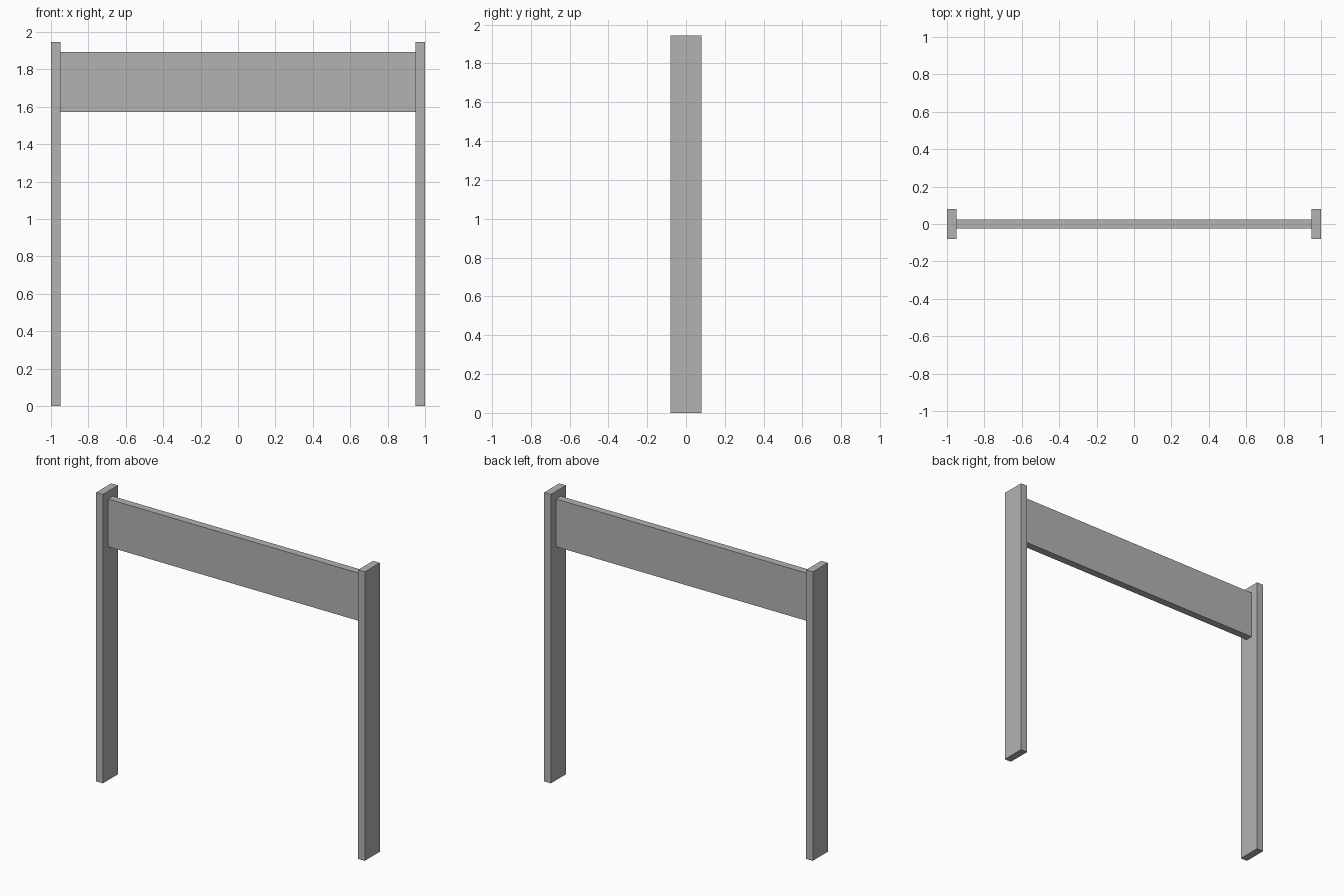
import bpy

cube = bpy.data.objects.get("Cube")
if cube:
    bpy.data.objects.remove(cube, do_unlink=True)

# Single flat grey
grey = bpy.data.materials.new("plain_grey")
grey.use_nodes = True
colour = (0.45, 0.45, 0.45, 1)
grey.diffuse_color = colour
grey.node_tree.nodes["Principled BSDF"].inputs["Base Color"].default_value = colour


def box(name, low, high):
    """Add a box spanning two opposite corners."""
    centre = [(a + b) / 2 for a, b in zip(low, high)]
    bpy.ops.mesh.primitive_cube_add(size=1, location=centre)
    obj = bpy.context.object
    obj.name = name
    obj.scale = [b - a for a, b in zip(low, high)]
    bpy.ops.object.transform_apply(location=False, rotation=False, scale=True)
    obj.data.materials.append(grey)
    return obj


HEIGHT = 1.945
POST_WIDTH = 0.05
POST_DEPTH = 0.16
inner = 1 - POST_WIDTH

# Upright posts
for name, x in (("right_post", -1), ("left_post", inner)):
    box(name, (x, -POST_DEPTH / 2, 0), (x + POST_WIDTH, POST_DEPTH / 2, HEIGHT))

# Board spanning between the posts
box("cross_board", (-inner, -0.025, 1.572), (inner, 0.025, 1.893))
